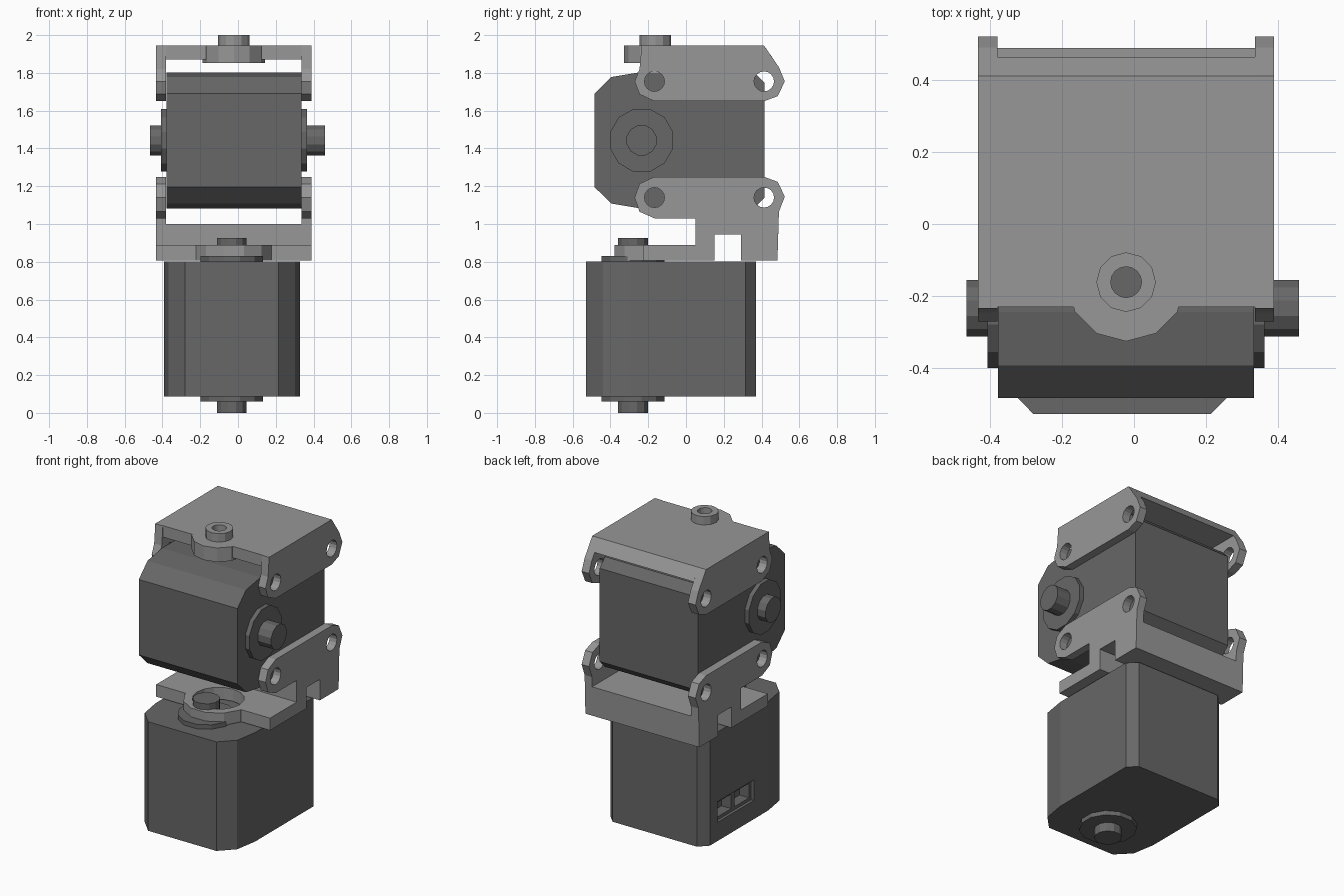
import bpy, bmesh
from math import sin, cos, pi, radians
from mathutils import Matrix, Vector

cube = bpy.data.objects.get("Cube")
if cube:
    bpy.data.objects.remove(cube, do_unlink=True)


def material(name, grey):
    m = bpy.data.materials.new(name)
    m.use_nodes = True
    colour = (grey, grey, grey, 1)
    m.diffuse_color = colour
    m.node_tree.nodes["Principled BSDF"].inputs["Base Color"].default_value = colour
    return m


DARK = material("dark grey plastic", 0.135)
LIGHT = material("light grey plastic", 0.31)


def prism(name, outline, axis, lo, hi, mat=None):
    """Extrude an outline: (x, y) along Z, or (y, z) along X."""
    bm = bmesh.new()
    place = (lambda u, v: (u, v, lo)) if axis == "Z" else (lambda u, v: (lo, u, v))
    face = bm.faces.new([bm.verts.new(place(u, v)) for u, v in outline])
    out = bmesh.ops.extrude_face_region(bm, geom=[face])
    step = Vector((0, 0, hi - lo)) if axis == "Z" else Vector((hi - lo, 0, 0))
    moved = [g for g in out["geom"] if isinstance(g, bmesh.types.BMVert)]
    bmesh.ops.translate(bm, verts=moved, vec=step)
    bmesh.ops.recalc_face_normals(bm, faces=bm.faces)
    mesh = bpy.data.meshes.new(name)
    bm.to_mesh(mesh)
    bm.free()
    if mat:
        mesh.materials.append(mat)
    ob = bpy.data.objects.new(name, mesh)
    bpy.context.collection.objects.link(ob)
    return ob


def ring(u, v, r, n=12, phase=0):
    return [(u + r * cos(2 * pi * i / n + phase), v + r * sin(2 * pi * i / n + phase))
            for i in range(n)]


def rect(u0, u1, v0, v1):
    return [(u0, v0), (u1, v0), (u1, v1), (u0, v1)]


def cut(targets, cutters):
    """Subtract the cutters from every target, then discard them."""
    for t in targets:
        for c in cutters:
            c.hide_render = True
            mod = t.modifiers.new("cut", "BOOLEAN")
            mod.operation, mod.solver, mod.object = "DIFFERENCE", "EXACT", c
        bpy.context.view_layer.update()
        graph = bpy.context.evaluated_depsgraph_get()
        mesh = bpy.data.meshes.new_from_object(t.evaluated_get(graph))
        t.modifiers.clear()
        t.data = mesh
    for c in cutters:
        bpy.data.objects.remove(c, do_unlink=True)


def servo(prefix, matrix):
    """Motor housing centred on its own axis, with a horn at each end."""
    half = [(0.247, -0.53), (0.335, -0.44), (0.36, -0.29), (0.36, 0.315), (0.305, 0.37)]
    outline = half + [(-x, y) for x, y in reversed(half)]
    body = prism(prefix + "_housing", outline, "Z", -0.357, 0.357, DARK)
    # connector recess with two deeper pockets
    cut([body], [prism("recess", rect(-0.4, -0.34, -0.14, 0.235), "Z", -0.235, -0.10)])
    cut([body], [prism("pocket", rect(-0.36, -0.27, y, y + 0.15), "Z", -0.215, -0.12)
                 for y in (-0.12, 0.065)])
    parts = [body]
    for side, s, reach in (("drive", 1, 0.482), ("idle", -1, 0.445)):
        parts.append(prism(f"{prefix}_{side}_disc", ring(0, -0.28, 0.172, 12, pi / 12),
                           "Z", s * 0.35, s * 0.386, DARK))
        parts.append(prism(f"{prefix}_{side}_hub", ring(0, -0.28, 0.082, 12, pi / 12),
                           "Z", s * 0.38, s * reach, DARK))
    for p in parts:
        p.data.transform(matrix)


# Lower motor stands upright, upper motor lies across
servo("lower_motor", Matrix.Translation((-0.033, 0, 0.445)))
servo("upper_motor", Matrix.Translation((-0.022, 0.045, 1.443))
      @ Matrix.Rotation(radians(90), 4, "Y"))

SIDES = (("right", -0.435, -0.38), ("left", 0.337, 0.39))


def bolt_holes(z):
    return [prism("hole", ring(y, z, 0.053, 16), "X", -0.6, 0.6) for y in (-0.167, 0.413)]


# Top bracket: cheeks, roof with sloped back edge, boss and hollow stud
cheek = [(-0.235, 1.945), (-0.246, 1.82), (-0.272, 1.755), (-0.246, 1.687), (-0.167, 1.65),
         (0.413, 1.65), (0.486, 1.677), (0.523, 1.755), (0.492, 1.83), (0.413, 1.945)]
cheeks = [prism(f"top_bracket_{n}_cheek", cheek, "X", a, b, LIGHT) for n, a, b in SIDES]
cut(cheeks, bolt_holes(1.755))
roof = prism("top_bracket_roof", [(-0.232, 1.87), (0.465, 1.87), (0.413, 1.945), (-0.232, 1.945)],
             "X", -0.38, 0.337, LIGHT)
boss = prism("top_bracket_boss", ring(-0.022, -0.162, 0.165), "Z", 1.853, 1.945, LIGHT)
stud = prism("top_bracket_stud", ring(-0.022, -0.162, 0.083), "Z", 1.93, 2.0, LIGHT)
cut([roof, boss, stud], [prism("bore", ring(-0.022, -0.162, 0.043, 16), "Z", 1.8, 2.1)])

# Bottom bracket: notched cheeks, notched cross block, base plate and collar
notch = [(0.29, 0.808), (0.29, 0.945), (0.15, 0.945), (0.15, 0.808), (0.05, 0.808)]
cheek = [(0.05, 1.03), (-0.167, 1.03), (-0.246, 1.065), (-0.272, 1.14), (-0.246, 1.213),
         (-0.167, 1.25), (0.413, 1.25), (0.486, 1.223), (0.523, 1.145), (0.492, 1.065),
         (0.484, 0.808)] + notch
cheeks = [prism(f"bottom_bracket_{n}_cheek", cheek, "X", a, b, LIGHT) for n, a, b in SIDES]
cut(cheeks, bolt_holes(1.14))
prism("bottom_bracket_block", [(0.05, 1.0), (0.49, 1.0), (0.484, 0.808)] + notch,
      "X", -0.38, 0.337, LIGHT)
plate = prism("bottom_bracket_plate", rect(-0.435, 0.39, -0.225, 0.05), "Z", 0.808, 0.888, LIGHT)
collar = prism("bottom_bracket_collar", ring(-0.022, -0.178, 0.207, 12, pi / 12),
               "Z", 0.808, 0.888, LIGHT)
cut([plate, collar], [prism("bore", ring(-0.022, -0.172, 0.155, 16), "Z", 0.7, 1.0)])
